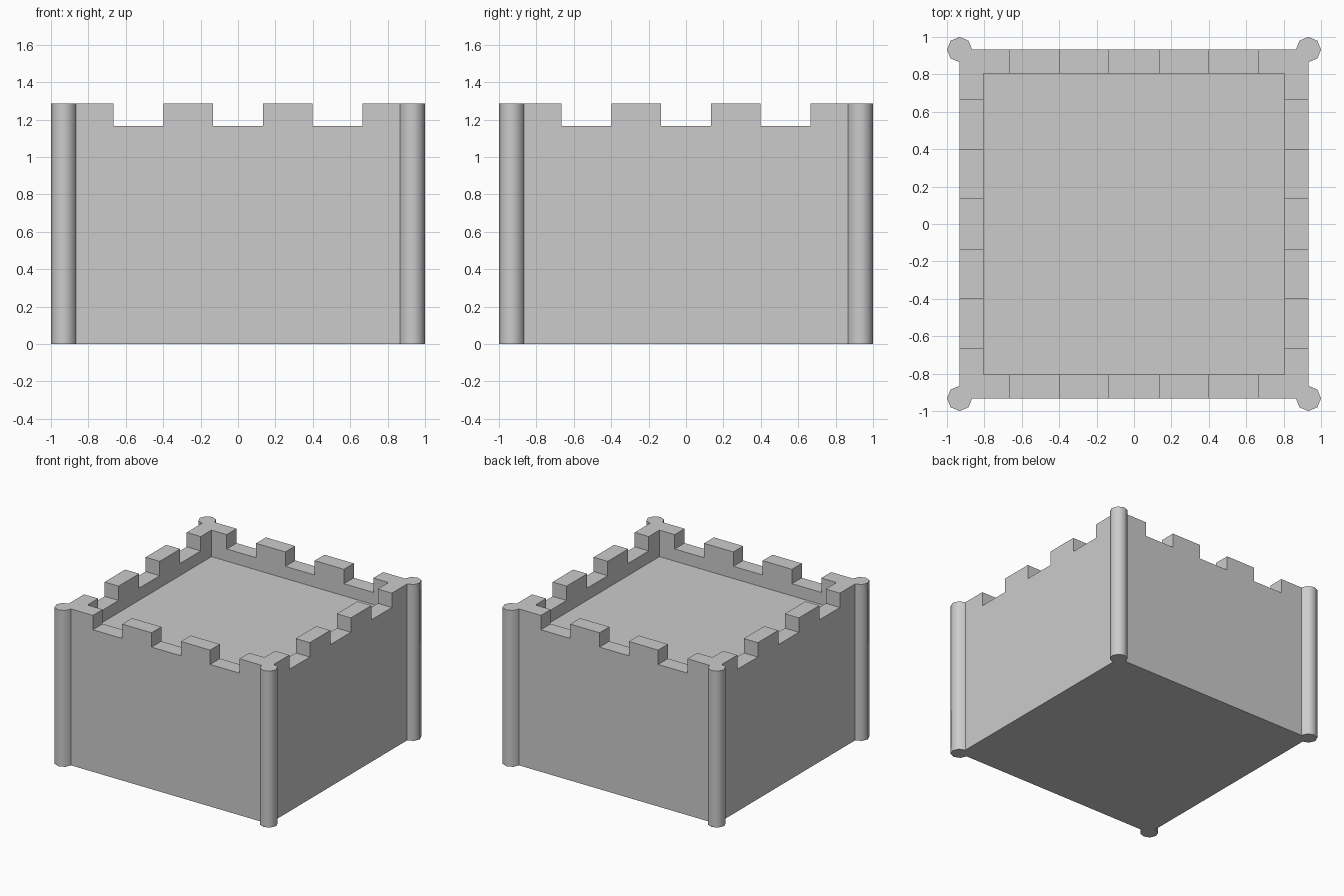
import bpy, bmesh
from math import cos, sin, radians

if "Cube" in bpy.data.objects:
    bpy.data.objects.remove(bpy.data.objects["Cube"])

HALF = 0.9325       # outer half width, also the pole axis
POLE_R = 0.0675
INNER = 0.805       # half width of the recess
TOP, NOTCH, FLOOR = 1.285, 1.167, 1.067
PITCH = 2 * HALF / 7   # width of one merlon or gap


def box(name, x0, x1, y0, y1, z0, z1):
    mesh = bpy.data.meshes.new(name)
    bm = bmesh.new()
    bmesh.ops.create_cube(bm, size=1)
    for v in bm.verts:
        v.co = (x1 if v.co.x > 0 else x0,
                y1 if v.co.y > 0 else y0,
                z1 if v.co.z > 0 else z0)
    bm.to_mesh(mesh)
    bm.free()
    ob = bpy.data.objects.new(name, mesh)
    bpy.context.collection.objects.link(ob)
    return ob


def cut(target, cutter):
    cutter.hide_render = True
    mod = target.modifiers.new("cut", 'BOOLEAN')
    mod.operation = 'DIFFERENCE'
    mod.solver = 'EXACT'
    mod.object = cutter
    bpy.context.view_layer.objects.active = target
    bpy.ops.object.modifier_apply(modifier=mod.name)
    bpy.data.objects.remove(cutter)


# Castle body: solid block, recessed roof, gaps between the merlons
body = box("castle_body", -HALF, HALF, -HALF, HALF, 0, TOP)
cut(body, box("roof_recess", -INNER, INNER, -INNER, INNER, FLOOR, 2))
for i in (-1, 0, 1):
    a, b = (2 * i - 0.5) * PITCH, (2 * i + 0.5) * PITCH
    cut(body, box("gap_y", a, b, -1.2, 1.2, NOTCH, 2))
    cut(body, box("gap_x", -1.2, 1.2, a, b, NOTCH, 2))


# Corner poles: three-quarter octagons wrapped around each corner
def corner_pole(name, turn):
    angle = radians(45 + turn)
    cx = HALF * (1 if cos(angle) > 0 else -1)
    cy = HALF * (1 if sin(angle) > 0 else -1)
    bm = bmesh.new()
    ring = [bm.verts.new((cx, cy, 0))]
    for k in range(7):
        t = radians(turn - 90 + 45 * k)
        ring.append(bm.verts.new((cx + POLE_R * cos(t), cy + POLE_R * sin(t), 0)))
    base = bm.faces.new(ring)
    up = bmesh.ops.extrude_face_region(bm, geom=[base], use_keep_orig=True)
    bmesh.ops.translate(bm, vec=(0, 0, TOP),
                        verts=[g for g in up["geom"] if isinstance(g, bmesh.types.BMVert)])
    bmesh.ops.recalc_face_normals(bm, faces=bm.faces)
    mesh = bpy.data.meshes.new(name)
    bm.to_mesh(mesh)
    bm.free()
    ob = bpy.data.objects.new(name, mesh)
    bpy.context.collection.objects.link(ob)
    bpy.ops.object.select_all(action='DESELECT')
    ob.select_set(True)
    bpy.context.view_layer.objects.active = ob
    bpy.ops.object.shade_smooth_by_angle(angle=radians(50))


for n, side in enumerate(("back_right", "back_left", "front_left", "front_right")):
    corner_pole("corner_pole_" + side, 90 * n)
